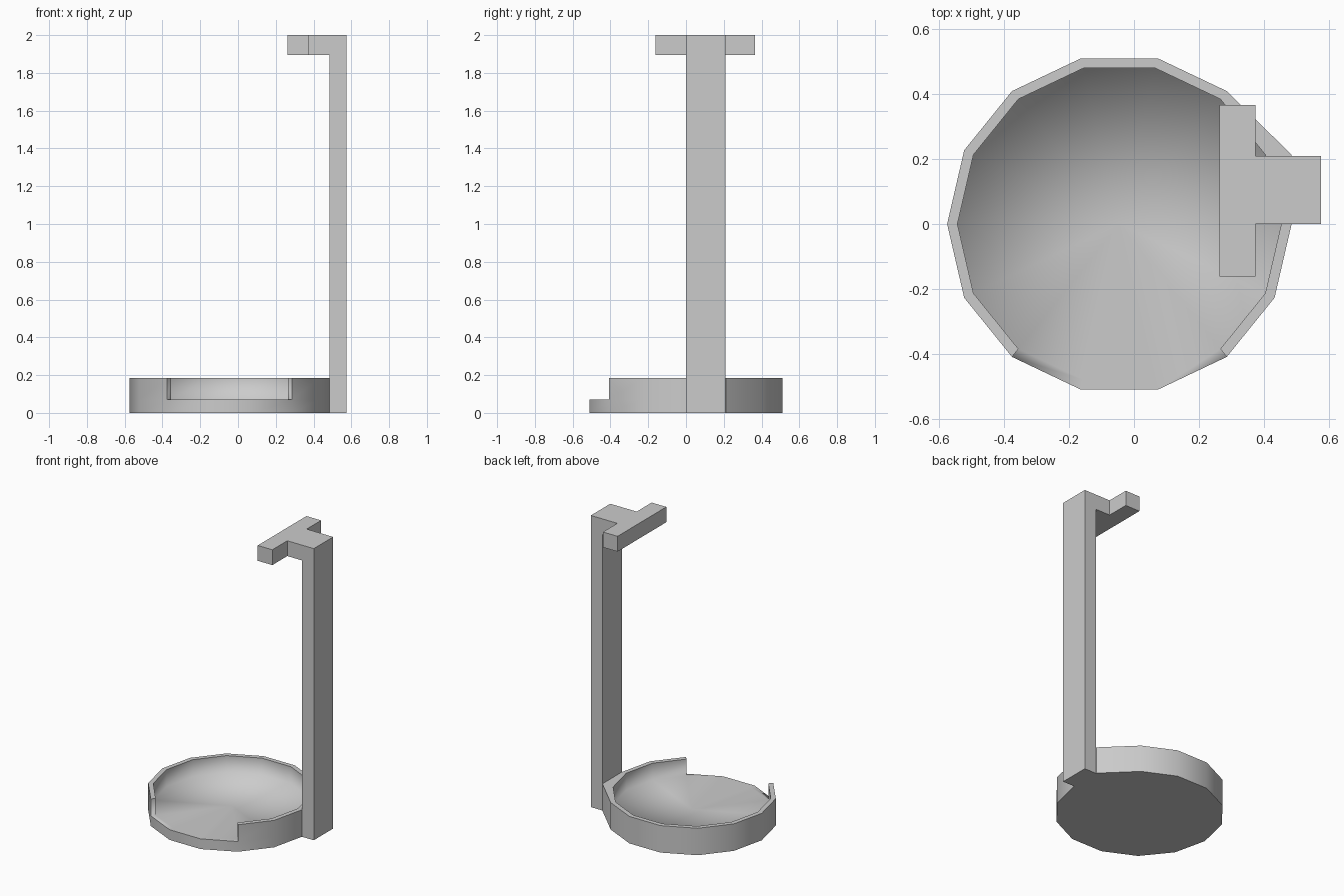
import bpy, bmesh, math

if "Cube" in bpy.data.objects:
    bpy.data.objects.remove(bpy.data.objects["Cube"])

N = 14
FRONT = (9, 10, 11)          # segments of the front opening
FLOOR, RIM = 0.07, 0.185
CX, RX, RY = -0.045, 0.53, 0.523


def finish(bm, name, soft_concave=False):
    bmesh.ops.recalc_face_normals(bm, faces=bm.faces)
    for f in bm.faces:
        f.smooth = soft_concave
    for e in bm.edges:
        a = e.calc_face_angle_signed(0)
        e.smooth = a < math.radians(30)
    me = bpy.data.meshes.new(name)
    bm.to_mesh(me)
    bm.free()
    ob = bpy.data.objects.new(name, me)
    bpy.context.collection.objects.link(ob)
    return ob


# Round tray with a raised rim, open at the front
bm = bmesh.new()


def ring(scale, z, skip=(), corner=False):
    out = []
    for i in range(N):
        a = 2 * math.pi * i / N
        p = (CX + RX * scale * math.cos(a), RY * scale * math.sin(a), z)
        if corner and i == 1:      # corner pulled out to meet the post
            p = (0.485, 0.213, z)
        out.append(None if i in skip else bm.verts.new(p))
    return out


base = ring(1, 0, corner=True)
mid = ring(1, FLOOR, corner=True)
top = ring(1, RIM, (10, 11), True)
inner_top = ring(0.94, RIM, (10, 11))
inner_low = ring(0.94, FLOOR)
centre = bm.verts.new((CX, 0, FLOOR))


def band(a, b, i):
    j = (i + 1) % N
    bm.faces.new((a[i], a[j], b[j], b[i]))


bm.faces.new(base)
for i in range(N):
    band(base, mid, i)
    bm.faces.new((inner_low[i], inner_low[(i + 1) % N], centre))
    if i in FRONT:
        band(mid, inner_low, i)
    else:
        band(mid, top, i)
        band(top, inner_top, i)
        band(inner_top, inner_low, i)
for i in (9, 12):              # rim ends beside the opening
    bm.faces.new((mid[i], top[i], inner_top[i], inner_low[i]))
finish(bm, "tray", True)

# Upright post with a T-shaped hanger on top
bm = bmesh.new()
outline = [(0.263, -0.162), (0.374, -0.162), (0.374, 0), (0.485, 0), (0.575, 0),
           (0.575, 0.21), (0.485, 0.21), (0.374, 0.21), (0.374, 0.366), (0.263, 0.366)]
v = [bm.verts.new((x, y, 1.895)) for x, y in outline]
for ids in ((0, 1, 2, 7, 8, 9), (2, 3, 6, 7), (3, 4, 5, 6)):
    bm.faces.new([v[i] for i in ids])
res = bmesh.ops.extrude_face_region(bm, geom=bm.faces[:])
bmesh.ops.translate(bm, vec=(0, 0, 0.105),
                    verts=[g for g in res["geom"] if isinstance(g, bmesh.types.BMVert)])
bmesh.ops.recalc_face_normals(bm, faces=bm.faces)
foot = [f for f in bm.faces
        if f.calc_center_median().x > 0.5 and all(w.co.z < 1.9 for w in f.verts)]
res = bmesh.ops.extrude_face_region(bm, geom=foot)
bmesh.ops.translate(bm, vec=(0, 0, -1.895),
                    verts=[g for g in res["geom"] if isinstance(g, bmesh.types.BMVert)])
bmesh.ops.delete(bm, geom=[f for f in foot if f.is_valid], context="FACES_ONLY")
finish(bm, "post_and_hanger")
